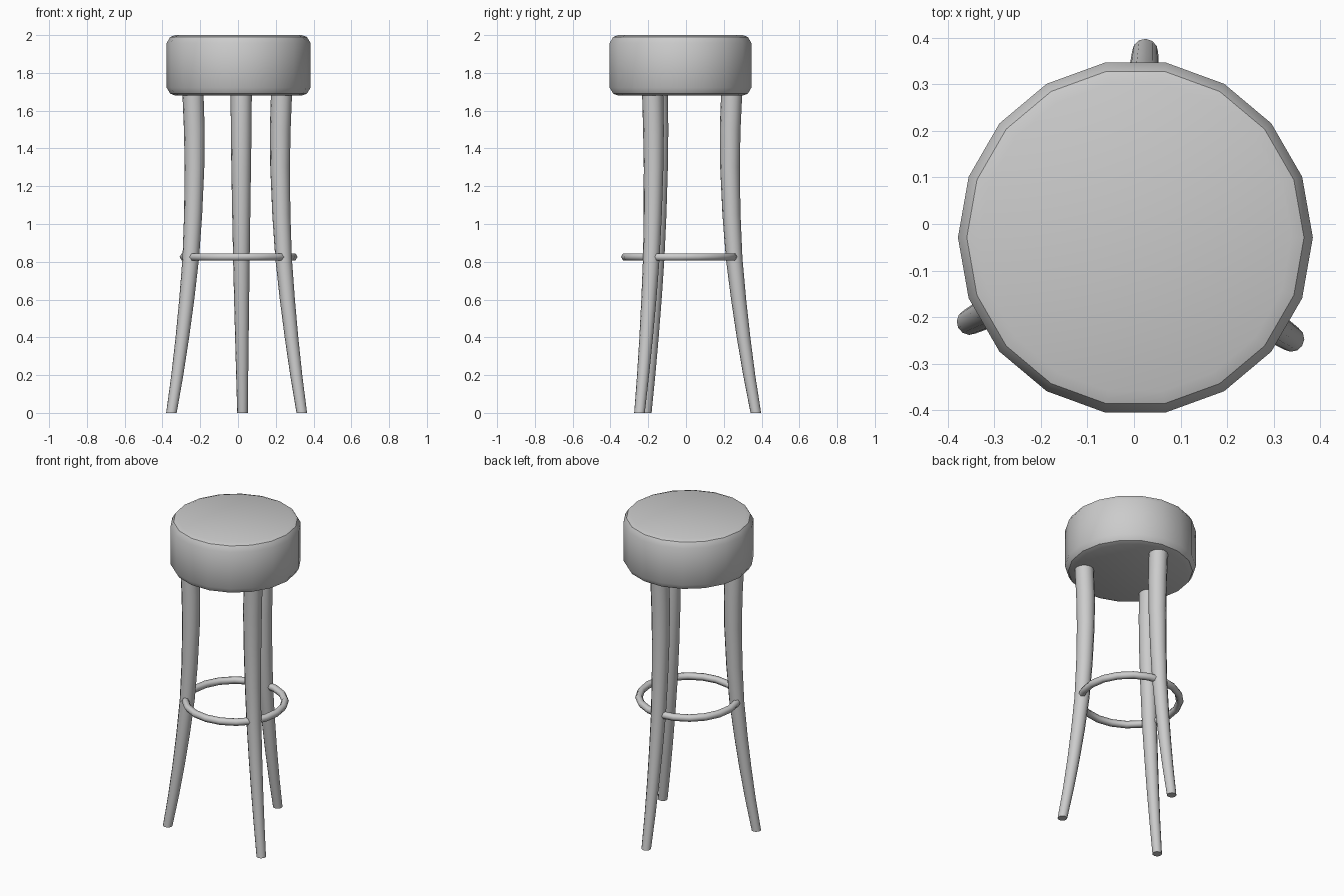
import bpy
import math

if "Cube" in bpy.data.objects:
    bpy.data.objects.remove(bpy.data.objects["Cube"])

CX, CY = 0.003, -0.029
LEG_ANGLES = (87, 207, 327)


def make_object(name, verts, faces):
    mesh = bpy.data.meshes.new(name)
    mesh.from_pydata(verts, [], faces)
    mesh.update()
    obj = bpy.data.objects.new(name, mesh)
    bpy.context.collection.objects.link(obj)
    bpy.ops.object.select_all(action='DESELECT')
    obj.select_set(True)
    bpy.context.view_layer.objects.active = obj
    bpy.ops.object.shade_smooth_by_angle(angle=math.radians(35))
    return obj


def stacked_rings(name, rings, sides, direction=0.0):
    """Skin horizontal circles (offset, radius, z), listed bottom to top."""
    dx, dy = math.cos(direction), math.sin(direction)
    verts = []
    for offset, radius, z in rings:
        for i in range(sides):
            a = direction + 2 * math.pi * i / sides
            verts.append((CX + dx * offset + radius * math.cos(a),
                          CY + dy * offset + radius * math.sin(a), z))
    faces = [tuple(reversed(range(sides)))]
    for r in range(len(rings) - 1):
        for i in range(sides):
            j = (i + 1) % sides
            faces.append((r * sides + i, r * sides + j,
                          (r + 1) * sides + j, (r + 1) * sides + i))
    faces.append(tuple(range((len(rings) - 1) * sides, len(rings) * sides)))
    return make_object(name, verts, faces)


# Padded seat: 18-sided drum with softened rims
stacked_rings("seat", [
    (0, 0.335, 1.68), (0, 0.362, 1.69), (0, 0.381, 1.722),
    (0, 0.381, 1.958), (0, 0.362, 1.99), (0, 0.335, 2.0)], 18)

# Three curved, tapering legs
leg_path = [
    (0.399, 0.028, 0.0), (0.364, 0.032, 0.2), (0.334, 0.036, 0.4),
    (0.308, 0.040, 0.6), (0.284, 0.044, 0.82), (0.270, 0.048, 1.05),
    (0.262, 0.052, 1.3), (0.263, 0.055, 1.5), (0.271, 0.056, 1.69)]
for n, angle in enumerate(LEG_ANGLES, 1):
    stacked_rings(f"leg_{n}", leg_path, 12, math.radians(angle))

# Footrest ring passing through the legs
bpy.ops.mesh.primitive_torus_add(
    major_segments=20, minor_segments=6, major_radius=0.290,
    minor_radius=0.022, location=(CX, CY - 0.003, 0.826))
ring = bpy.context.object
ring.name = "footrest_ring"
bpy.ops.object.shade_smooth_by_angle(angle=math.radians(65))
